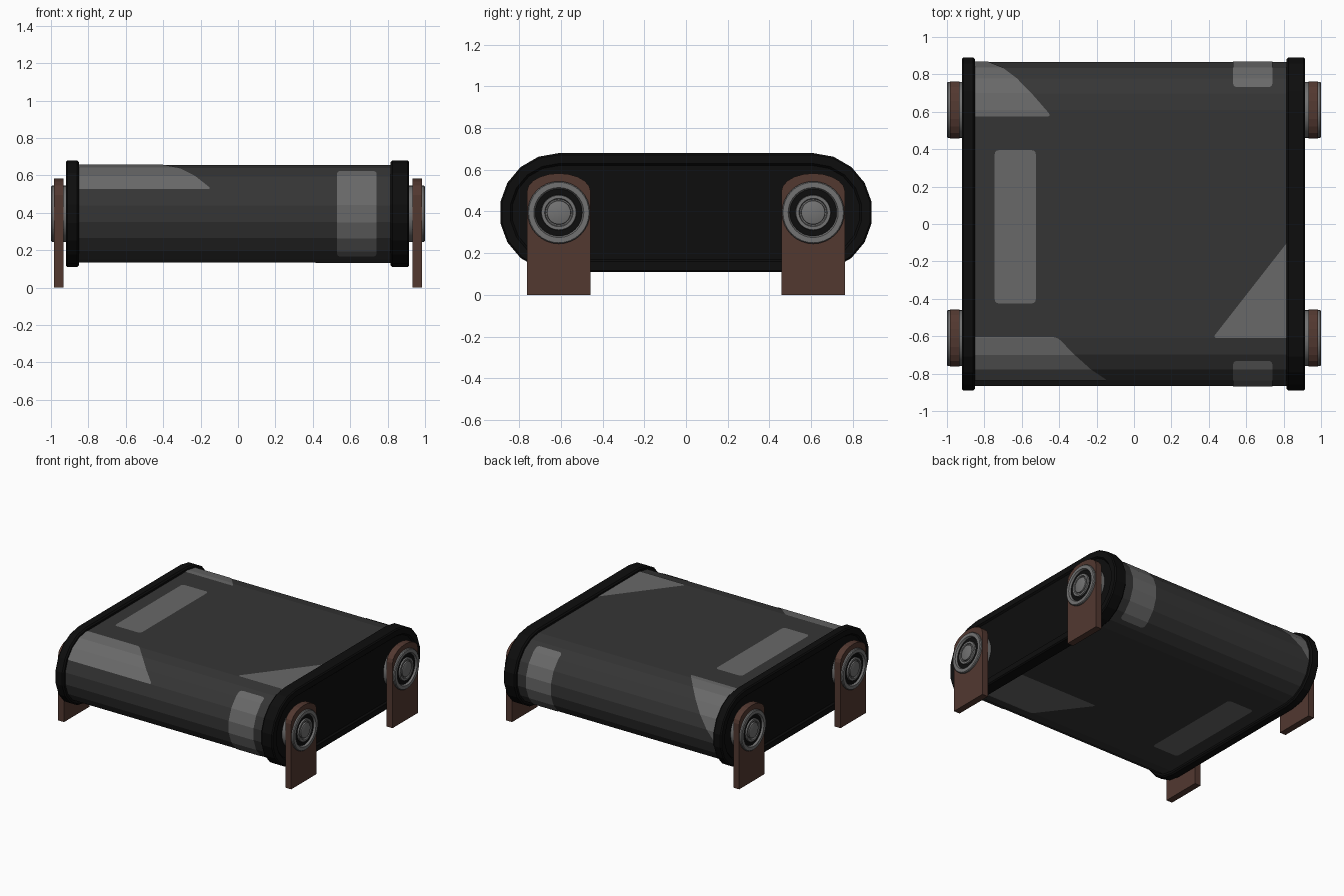
import bpy, bmesh, math
from mathutils import Vector

if "Cube" in bpy.data.objects:
    bpy.data.objects.remove(bpy.data.objects["Cube"])

HALF, ZC, R, N = 0.61, 0.395, 0.26, 9      # straight half length, axis height, belt radius, end facets
CHORD = 2 * R * math.sin(math.pi / N / 2)


def material(name, rgb):
    m = bpy.data.materials.new(name)
    m.diffuse_color = (*rgb, 1)
    m.use_nodes = True
    m.node_tree.nodes["Principled BSDF"].inputs["Base Color"].default_value = m.diffuse_color
    return m


BELT = material("dark grey rubber", (0.036, 0.036, 0.036))
PATCH = material("worn grey", (0.14, 0.14, 0.14))
BLACK = material("black frame", (0.004, 0.004, 0.004))
BROWN = material("brown metal", (0.085, 0.040, 0.030))
STEEL = material("grey steel", (0.17, 0.17, 0.17))


def finish(bm, name, mats, recalc=True, smooth=False):
    if recalc:
        bmesh.ops.recalc_face_normals(bm, faces=bm.faces)
    me = bpy.data.meshes.new(name)
    bm.to_mesh(me)
    bm.free()
    for m in mats:
        me.materials.append(m)
    ob = bpy.data.objects.new(name, me)
    bpy.context.collection.objects.link(ob)
    if smooth:
        bpy.ops.object.select_all(action='DESELECT')
        ob.select_set(True)
        bpy.context.view_layer.objects.active = ob
        bpy.ops.object.shade_smooth_by_angle(angle=math.radians(30))
    return ob


def stadium(r):
    """Rounded-end loop as (y, z): bottom, front end, top, back end."""
    pts = []
    for side in (-1, 1):
        for i in range(N + 1):
            a = math.radians(-90 + 180 * i / N)
            pts.append((side * (HALF + r * math.cos(a)), ZC - side * r * math.sin(a) * -1 * side))
        if side == 1:
            pts[N + 1:] = reversed(pts[N + 1:])
    return pts


def circle(y, r, n=32):
    return [(y + r * math.cos(2 * math.pi * i / n), ZC + r * math.sin(2 * math.pi * i / n))
            for i in range(n)]


def loft(name, loops, mats, mat_ids=None, smooth=False):
    """Bridge a list of (x, [(y, z), ...]) loops and cap both ends."""
    bm = bmesh.new()
    rings = [[bm.verts.new((x, y, z)) for y, z in pts] for x, pts in loops]
    for k, (a, b) in enumerate(zip(rings, rings[1:])):
        for i in range(len(a)):
            j = (i + 1) % len(a)
            f = bm.faces.new((a[i], a[j], b[j], b[i]))
            f.material_index = mat_ids[k] if mat_ids else 0
    bm.faces.new(rings[0])
    bm.faces.new(rings[-1])
    return finish(bm, name, mats, smooth=smooth)


# belt
loft("belt", [(-0.87, stadium(R)), (0.84, stadium(R))], [BELT])

# side frames with raised lip and recessed panel
for name, s, inner, outer in (("left_frame", -1, 0.85, 0.92), ("right_frame", 1, 0.815, 0.915)):
    prof = [(inner, 0.275), (inner + 0.01, 0.285), (outer - 0.008, 0.285),
            (outer, 0.277), (outer, 0.235), (outer - 0.012, 0.225)]
    loft(name, [(s * x, stadium(r)) for x, r in prof], [BLACK])

# worn patches: drawn on the unrolled belt (x, s), then wrapped onto its facets
loop = [(0.61, ZC - R)] + stadium(R)
breaks = [0.0]
for p, q in zip(loop, loop[1:]):
    breaks.append(breaks[-1] + math.dist(p, q))


def bottom(y):
    return HALF - y


def front(a):
    return 2 * HALF + (a + 90) / 180 * N * CHORD


def top(y):
    return front(90) + HALF + y


def back(a):
    return top(HALF) + (90 - a) / 180 * N * CHORD


def wrap(x, s, lift=0.003):
    big = stadium(R + lift)
    big = [(HALF, ZC - R - lift)] + big
    for k in range(len(breaks) - 1):
        if s <= breaks[k + 1] + 1e-6:
            t = (s - breaks[k]) / (breaks[k + 1] - breaks[k])
            (y0, z0), (y1, z1) = big[k], big[k + 1]
            return Vector((x, y0 + (y1 - y0) * t, z0 + (z1 - z0) * t))
    return Vector((x, *big[-1]))


def patch(name, pts):
    bm = bmesh.new()
    f = bm.faces.new([bm.verts.new((x, s, 0)) for x, s in pts])
    f.normal_update()
    if f.normal.z < 0:
        f.normal_flip()
    bmesh.ops.bevel(bm, geom=bm.verts[:], offset=0.022, segments=3, profile=0.5, affect='VERTICES')
    for s in breaks[1:-1]:
        bmesh.ops.bisect_plane(bm, geom=bm.verts[:] + bm.edges[:] + bm.faces[:],
                               plane_co=(0, s, 0), plane_no=(0, 1, 0), dist=1e-5)
    for v in bm.verts:
        v.co = wrap(v.co.x, v.co.y)
    finish(bm, name, [PATCH], recalc=False)


def rect(x0, x1, s0, s1):
    return [(x0, s0), (x1, s0), (x1, s1), (x0, s1)]


patch("top_patch", rect(-0.745, -0.525, top(-0.425), top(0.395)))
patch("bottom_patch", rect(-0.745, -0.525, bottom(0.395), bottom(-0.425)))
patch("front_band_patch", rect(0.53, 0.74, front(-62), front(62)))
patch("back_band_patch", rect(0.53, 0.74, back(62), back(-62)))
patch("front_corner_patch", [(-0.9, front(30)), (-0.14, front(30)),
                             (-0.41, top(-0.605)), (-0.9, top(-0.605))])
patch("back_corner_patch", [(-0.9, top(0.575)), (-0.44, top(0.575)), (-0.9, back(-20))])
patch("top_corner_patch", [(0.9, top(-0.61)), (0.42, top(-0.61)), (0.9, top(0.005))])
patch("bottom_corner_patch", [(0.9, bottom(-0.25)), (0.13, bottom(-0.25)),
                              (0.41, bottom(-0.62)), (0.9, bottom(-0.62))])

# legs and axle bearings at the four corners
for sx, side in ((-1, "left"), (1, "right")):
    for sy, end in ((-1, "front"), (1, "back")):
        yc = sy * HALF
        outline = [(yc - 0.153, 0), (yc + 0.153, 0)]
        outline += [(yc + 0.153 * math.cos(math.pi * i / 10), 0.495 + 0.088 * math.sin(math.pi * i / 10))
                    for i in range(11)]
        loft(f"{end}_{side}_leg", [(sx * 0.933, outline), (sx * 0.983, outline)], [BROWN])
        # bearing: flange, dark recess, inner ring and axle end; 0 steel, 1 black
        prof = [(0.90, 0.15), (0.994, 0.15), (1.0, 0.145), (1.0, 0.12), (0.986, 0.113),
                (0.986, 0.085), (0.997, 0.083), (0.997, 0.068), (0.988, 0.064),
                (0.988, 0.058), (0.998, 0.056), (1.0, 0.052)]
        ids = [0, 0, 0, 0, 1, 0, 0, 0, 0, 0, 0]
        loft(f"{end}_{side}_bearing", [(sx * x, circle(yc, r)) for x, r in prof],
             [STEEL, BLACK], ids, smooth=True)
